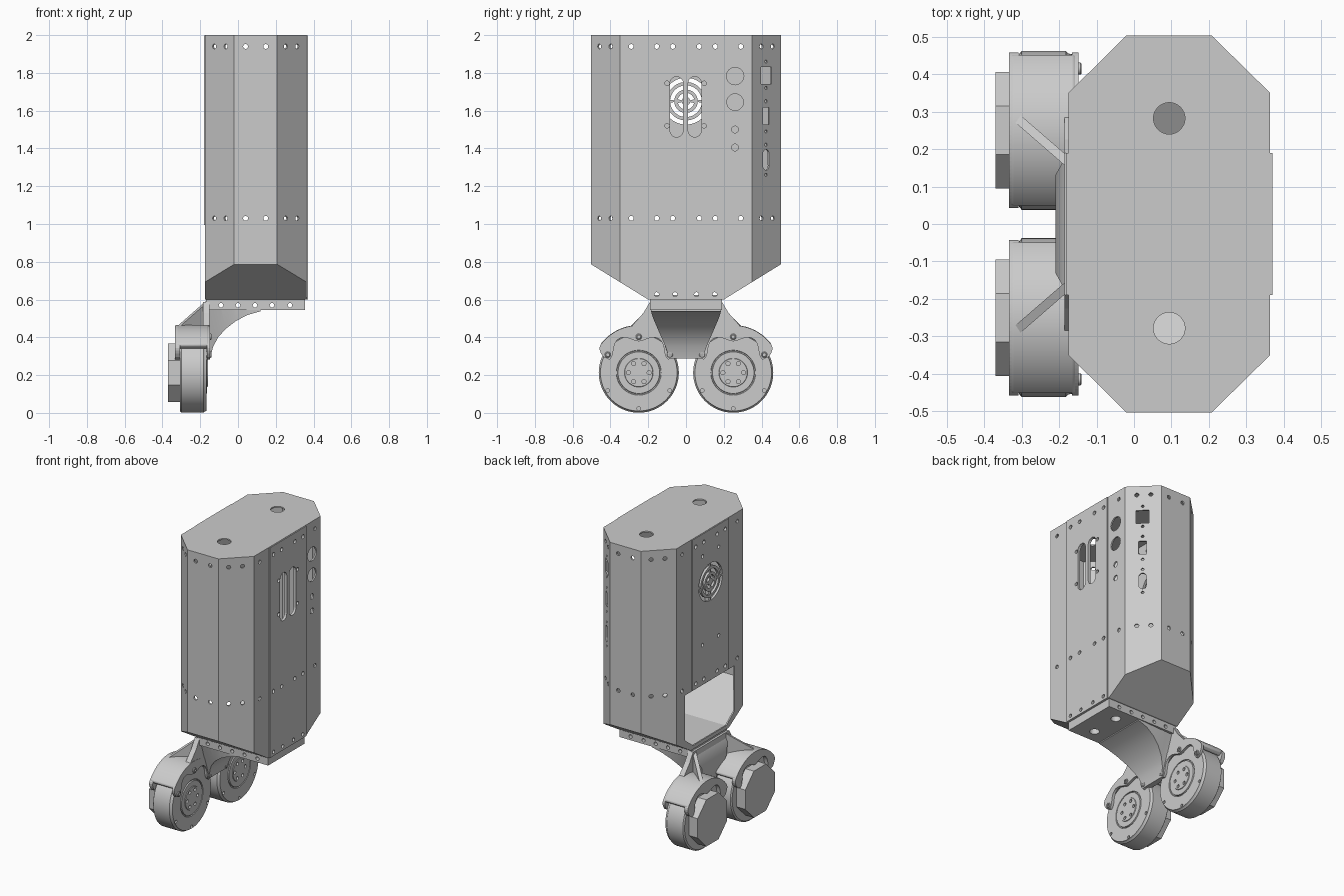
import bpy, bmesh
from math import sin, cos, pi, radians
from mathutils import Vector

if "Cube" in bpy.data.objects:
    bpy.data.objects.remove(bpy.data.objects["Cube"])

X, Y, Z = Vector((1, 0, 0)), Vector((0, 1, 0)), Vector((0, 0, 1))
CX = 0.094                      # middle of the body in x


def finish(name, bm, smooth=False):
    bmesh.ops.recalc_face_normals(bm, faces=bm.faces)
    me = bpy.data.meshes.new(name)
    bm.to_mesh(me)
    bm.free()
    ob = bpy.data.objects.new(name, me)
    bpy.context.collection.objects.link(ob)
    if smooth:
        activate(ob)
        bpy.ops.object.shade_smooth_by_angle(angle=radians(35))
    return ob


def activate(ob):
    bpy.ops.object.select_all(action='DESELECT')
    ob.select_set(True)
    bpy.context.view_layer.objects.active = ob


def loft(bm, rings):
    vs = [[bm.verts.new(p) for p in r] for r in rings]
    n = len(vs[0])
    for a, b in zip(vs, vs[1:]):
        for i in range(n):
            bm.faces.new((a[i], a[(i + 1) % n], b[(i + 1) % n], b[i]))
    bm.faces.new(vs[0])
    bm.faces.new(vs[-1])


def prism(bm, pts, o, U, V, d0, d1):
    """Extrude a 2D outline in the U,V plane from d0 to d1 along its normal."""
    N = U.cross(V)
    loft(bm, [[Vector(o) + U * u + V * v + N * d for u, v in pts] for d in (d0, d1)])


def solid(name, pts, o, U, V, d0, d1, smooth=False):
    bm = bmesh.new()
    prism(bm, pts, o, U, V, d0, d1)
    return finish(name, bm, smooth)


def rect(u0, u1, v0, v1):
    return [(u0, v0), (u1, v0), (u1, v1), (u0, v1)]


def circle(r, u=0, v=0, n=14):
    return [(u + r * cos(2 * pi * i / n), v + r * sin(2 * pi * i / n)) for i in range(n)]


def stadium(w, h, n=8):
    r, out = w / 2, []
    for s in (1, -1):
        for i in range(n + 1):
            a = pi * i / n + (0 if s > 0 else pi)
            out.append((r * cos(a), s * (h / 2 - r) + r * sin(a)))
    return out


def sector(inner, outer, a0, a1, n=28):
    """Arc band in degrees; inner and outer are radius functions of the angle."""
    t = [radians(a0 + (a1 - a0) * i / n) for i in range(n + 1)]
    return [(outer(a) * cos(a), outer(a) * sin(a)) for a in t] + \
           [(inner(a) * cos(a), inner(a) * sin(a)) for a in reversed(t)]


def lathe(name, prof, y, z, n=64):
    """Spin an (x, radius) profile about an axis along x."""
    bm = bmesh.new()
    loft(bm, [[(x, y + r * cos(2 * pi * i / n), z + r * sin(2 * pi * i / n))
               for i in range(n)] for x, r in prof])
    return finish(name, bm, True)


def cut(ob, cutter):
    activate(ob)
    m = ob.modifiers.new("cut", 'BOOLEAN')
    m.object, m.operation, m.solver = cutter, 'DIFFERENCE', 'EXACT'
    bpy.ops.object.modifier_apply(modifier="cut")


# Body: thin octagonal shell with a V-shaped underside
bm = bmesh.new()
octagon = [(-.02, .503), (.207, .503), (.363, .35), (.363, -.35),
           (.207, -.503), (-.02, -.503), (-.175, -.35), (-.175, .35)]
prism(bm, octagon, (0, 0, 0), X, Y, 0.6, 2.0)
for s in (1, -1):
    n = Vector((0, s * .185, -.30)).normalized()
    r = bmesh.ops.bisect_plane(bm, geom=bm.verts[:] + bm.edges[:] + bm.faces[:],
                               plane_co=(0, s * .2, .6), plane_no=n, clear_outer=True)
    edges = [e for e in r['geom_cut'] if isinstance(e, bmesh.types.BMEdge)]
    bmesh.ops.holes_fill(bm, edges=[e for e in bm.edges if e.is_boundary], sides=0)
shell = finish("body_shell", bm)
activate(shell)
m = shell.modifiers.new("wall", 'SOLIDIFY')
m.thickness, m.offset, m.use_even_offset = .01, -1, True
bpy.ops.object.modifier_apply(modifier="wall")

# Raised service panels on both wide sides
right_panel = solid("right_panel", rect(-.19, .19, .6, 1.998), (0, 0, 0), Y, Z, .358, .37)
left_panel = solid("left_panel", rect(-.19, .19, .995, 1.998), (0, 0, 0), Y, Z, -.181, -.17)

# All openings of the body gathered in one cutter
bm = bmesh.new()


def hole(pts, o, U, V=Z, d=.03):
    prism(bm, pts, o, U, V, -d, d)


for z in (1.94, 1.03):
    for s in (1, -1):
        for x in (.04, .147):
            hole(circle(.013), (x, s * .5, z), X)
        for y in (.07, .155, .29):
            for x in (.363, -.175):
                hole(circle(.013), (x, s * y, z), Y)
        for t in (1, -1):
            for dx, y in ((.22, .40), (.16, .46)):
                hole(circle(.013), (CX + t * dx, s * y, z), Vector((-t, s, 0)).normalized())
for y in (-.155, -.058, .055, .152):
    hole(circle(.012), (.365, y, .627), Y, d=.018)
# right side: twin slots, their screws and the round ports
for y in (-.05, .046):
    hole([(u, v) for u, v in stadium(.07, .32)], (.363, y, 1.62), Y)
for y in (-.1, .096):
    for z in (1.745, 1.52):
        hole(circle(.012), (.363, y, z), Y)
for z, r in ((1.783, .046), (1.645, .044), (1.5, .018), (1.405, .018)):
    hole(circle(r, n=24), (.363, .26, z), Y)
# rear right corner: connector cut-outs
D = Vector((-1, 1, 0)).normalized()
corner = (.288, .424)
hole(rect(-.04, .04, -.045, .045), (*corner, 1.787), D)
hole(rect(-.024, .024, -.045, .045), (*corner, 1.572), D)
hole(stadium(.046, .11), (*corner, 1.34), D)
for z in (1.86, 1.72, 1.65, 1.49, 1.42, 1.26):
    hole(circle(.009, n=10), (*corner, z), D)
# left side: round fan grille, screws and the large lower opening
for r0, r1 in ((.022, .044), (.062, .084), (.102, .124)):
    for k in range(4):
        gap = 0.55 / r0 * .5
        hole(sector(lambda a: r0, lambda a: r1, 90 * k + gap, 90 * k + 90 - gap, 8),
             (-.175, 0, 1.65), Y)
for y in (-.085, .085):
    for z in (1.85, 1.26):
        hole(circle(.012), (-.175, y, z), Y)
hole([(-.26, .99), (.26, .99), (.26, .69), (.175, .625), (-.175, .625), (-.26, .69)],
     (-.175, 0, 0), Y)
# roof holes
for y in (.282, -.278):
    hole(circle(.042, n=32), (CX, y, 2), X, Y)
cutter = finish("cutter", bm)
for ob in (shell, right_panel, left_panel):
    cut(ob, cutter)
bpy.data.objects.remove(cutter)

# Mounting plate under the body and the curved neck below it
plate = solid("mounting_plate", rect(-.17, .355, -.19, .19), (0, 0, 0), X, Y, .545, .6)
bm = bmesh.new()
rows = [(.12, .538, .185, .12, .56, .188), (.05, .518, .18, .05, .59, .188),
        (-.01, .487, .168, -.04, .59, .188), (-.065, .445, .15, -.10, .59, .188),
        (-.105, .40, .13, -.14, .59, .188), (-.132, .35, .108, -.165, .585, .188),
        (-.148, .287, .088, -.185, .55, .175), (-.165, .287, .088, -.21, .46, .13)]
loft(bm, [[(lx, -lw, lz), (lx, lw, lz), (ux, uw, uz), (ux, -uw, uz)]
          for lx, lz, lw, ux, uz, uw in rows])
neck = finish("neck", bm, True)
bm = bmesh.new()
for x in (-.09, 0, .09, .18, .275):
    hole(circle(.012), (x, 0, .57), X, d=.3)
for y in (-.1, .1):
    hole(circle(.03, n=24), (.227, y, .57), X, Y, .06)
cutter = finish("cutter", bm)
for ob in (plate, neck):
    cut(ob, cutter)
bpy.data.objects.remove(cutter)

# Web that joins the neck to both fenders
half = [(.19, .588), (.225, .53), (.285, .462), (.15, .43), (.07, .36), (.045, .31), (.088, .287)]
solid("saddle_web", half + [(-y, z) for y, z in reversed(half)], (0, 0, 0), Y, Z, -.185, -.15)

# Wheels with motors, fenders, bolts and ribs
WY, WZ = .25, .213
for s, side in ((1, "rear"), (-1, "front")):
    o = (0, s * WY, WZ)
    wheel = lathe(side + "_wheel", [
        (-.307, .10), (-.307, .203), (-.30, .212), (-.182, .212), (-.175, .205), (-.166, .203),
        (-.166, .119), (-.172, .117), (-.172, .112), (-.164, .11), (-.164, .076), (-.160, .074),
        (-.160, .02)], o[1], WZ, 72)
    bm = bmesh.new()
    for k in range(6):
        a = k * pi / 3
        hole(circle(.011), (-.16, o[1] + .055 * cos(a), WZ + .055 * sin(a)), Y, d=.02)
    for a in (210, 270, 330):
        a = radians(a)
        hole(circle(.01), (-.166, o[1] + .19 * cos(a), WZ + .19 * sin(a)), Y, d=.02)
    cutter = finish("cutter", bm)
    cut(wheel, cutter)
    bpy.data.objects.remove(cutter)

    motor = [(r * cos(pi / 8), r * sin(pi / 8)) for r in (.168,)]
    solid(side + "_motor", [(.168 * cos(pi / 8 + k * pi / 4), .168 * sin(pi / 8 + k * pi / 4))
                            for k in range(8)], o, Y, Z, -.37, -.30)

    # fender: curved cover plus scalloped cheek plates
    cover = solid(side + "_fender", sector(lambda a: .216, lambda a: .252, 35, 145),
                  o, Y, Z, -.333, -.152, True)
    m = cover.modifiers.new("round", 'BEVEL')
    m.width, m.segments, m.limit_method, m.angle_limit = .012, 3, 'ANGLE', radians(40)
    inner = lambda a: .208 - .042 * cos(3 * (a - pi / 6)) ** 2
    outer = lambda a: .25 - .045 * max(0, (abs(a - pi / 2) - radians(54)) / radians(12)) ** 2
    cheek = sector(inner, outer, 24, 156, 48)
    solid(side + "_inner_cheek", cheek, o, Y, Z, -.165, -.148)
    solid(side + "_outer_cheek", cheek, o, Y, Z, -.334, -.308)
    for i, a in enumerate((30, 90, 150)):
        y, z = o[1] + .19 * cos(radians(a)), WZ + .19 * sin(radians(a))
        lathe(f"{side}_bolt_{i}", [(-.166, .016), (-.143, .016), (-.14, .013), (-.14, .008),
                                   (-.148, .008)], y, z, 16)

    # diagonal rib from the neck down to the fender
    d = Vector((-.15, s * .13, 0))
    U = d.normalized()
    solid(side + "_rib", [(0, .59), (d.length, .458), (d.length, .435), (0, .41)],
          (-.165, s * .155, 0), U, Z, -.012, .012)
